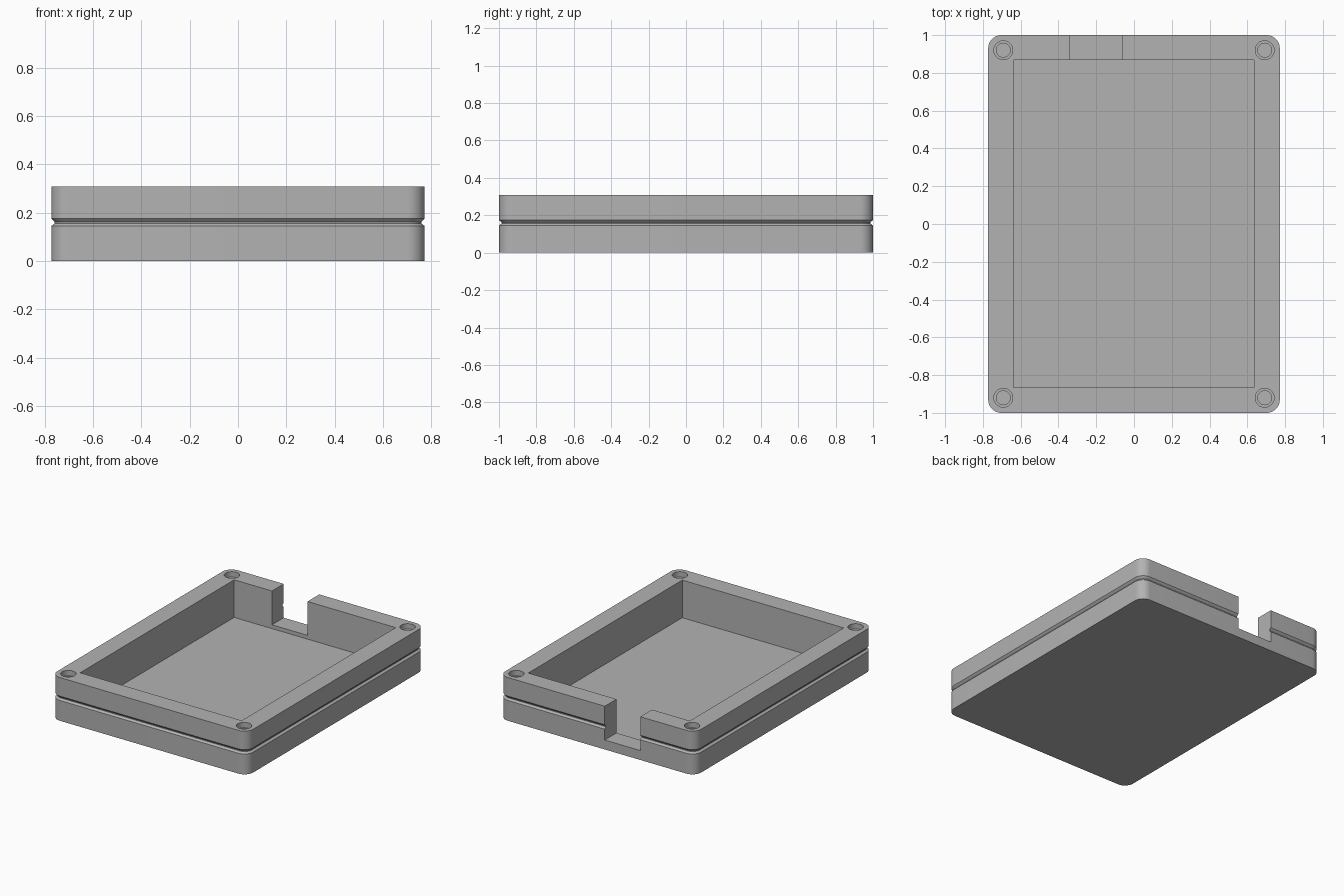
import bpy, bmesh
from math import sin, cos, pi

cube = bpy.data.objects.get("Cube")
if cube:
    bpy.data.objects.remove(cube, do_unlink=True)

grey = bpy.data.materials.new("plain grey")
grey.use_nodes = True
colour = (0.45, 0.45, 0.45, 1)
grey.diffuse_color = colour
grey.node_tree.nodes["Principled BSDF"].inputs["Base Color"].default_value = colour

HALF_X, HALF_Y, TOP, CORNER = 0.772, 1.0, 0.308, 0.07
STEPS = 10


def rounded_ring(inset):
    """Rounded rectangle outline, drawn in from the outer wall."""
    r = CORNER - inset
    points = []
    for k, (sx, sy) in enumerate([(1, 1), (-1, 1), (-1, -1), (1, -1)]):
        for i in range(STEPS + 1):
            a = (k + i / STEPS) * pi / 2
            points.append((sx * (HALF_X - CORNER) + r * cos(a),
                           sy * (HALF_Y - CORNER) + r * sin(a)))
    return points


def circle_ring(x, y, r, sides=40):
    return [(x + r * cos(2 * pi * i / sides), y + r * sin(2 * pi * i / sides))
            for i in range(sides)]


def loft(name, sections):
    """Closed solid through (outline, height) sections from bottom to top."""
    bm = bmesh.new()
    rings = [[bm.verts.new((x, y, z)) for x, y in ring] for ring, z in sections]
    n = len(rings[0])
    for low, high in zip(rings, rings[1:]):
        for i in range(n):
            j = (i + 1) % n
            bm.faces.new((low[i], low[j], high[j], high[i]))
    bm.faces.new(rings[0][::-1])
    bm.faces.new(rings[-1])
    mesh = bpy.data.meshes.new(name)
    bm.to_mesh(mesh)
    bm.free()
    mesh.materials.append(grey)
    obj = bpy.data.objects.new(name, mesh)
    bpy.context.collection.objects.link(obj)
    return obj


def block(name, x0, x1, y0, y1, z0, z1):
    ring = [(x0, y0), (x1, y0), (x1, y1), (x0, y1)]
    return loft(name, [(ring, z0), (ring, z1)])


def cut(target, cutter):
    cutter.hide_render = True
    mod = target.modifiers.new("cut", "BOOLEAN")
    mod.operation, mod.solver, mod.object = "DIFFERENCE", "EXACT", cutter
    bpy.ops.object.select_all(action="DESELECT")
    bpy.context.view_layer.objects.active = target
    target.select_set(True)
    bpy.ops.object.modifier_apply(modifier=mod.name)
    bpy.data.objects.remove(cutter, do_unlink=True)


# Tray body, with the seam groove running round the outside
profile = [(0, 0), (0, 0.145), (0.014, 0.156), (0.014, 0.161),
           (0.010, 0.166), (0.004, 0.171), (0, 0.176), (0, TOP)]
tray = loft("tray_body", [(rounded_ring(d), z) for d, z in profile])

# Open cavity and the slot through the back wall
cut(tray, block("cavity_cutter", -0.638, 0.635, -0.865, 0.868, 0.04, 0.5))
cut(tray, block("slot_cutter", -0.34, -0.06, 0.8, 1.1, 0.067, 0.5))

# Stepped screw holes in the four corners
for sx in (-1, 1):
    for sy in (-1, 1):
        x, y = sx * 0.692, sy * 0.92
        wide, narrow = circle_ring(x, y, 0.05), circle_ring(x, y, 0.037)
        cut(tray, loft("hole_cutter", [(narrow, 0.06), (narrow, 0.27),
                                       (wide, 0.27), (wide, 0.4)]))

bpy.ops.object.shade_smooth_by_angle(angle=pi / 6)
